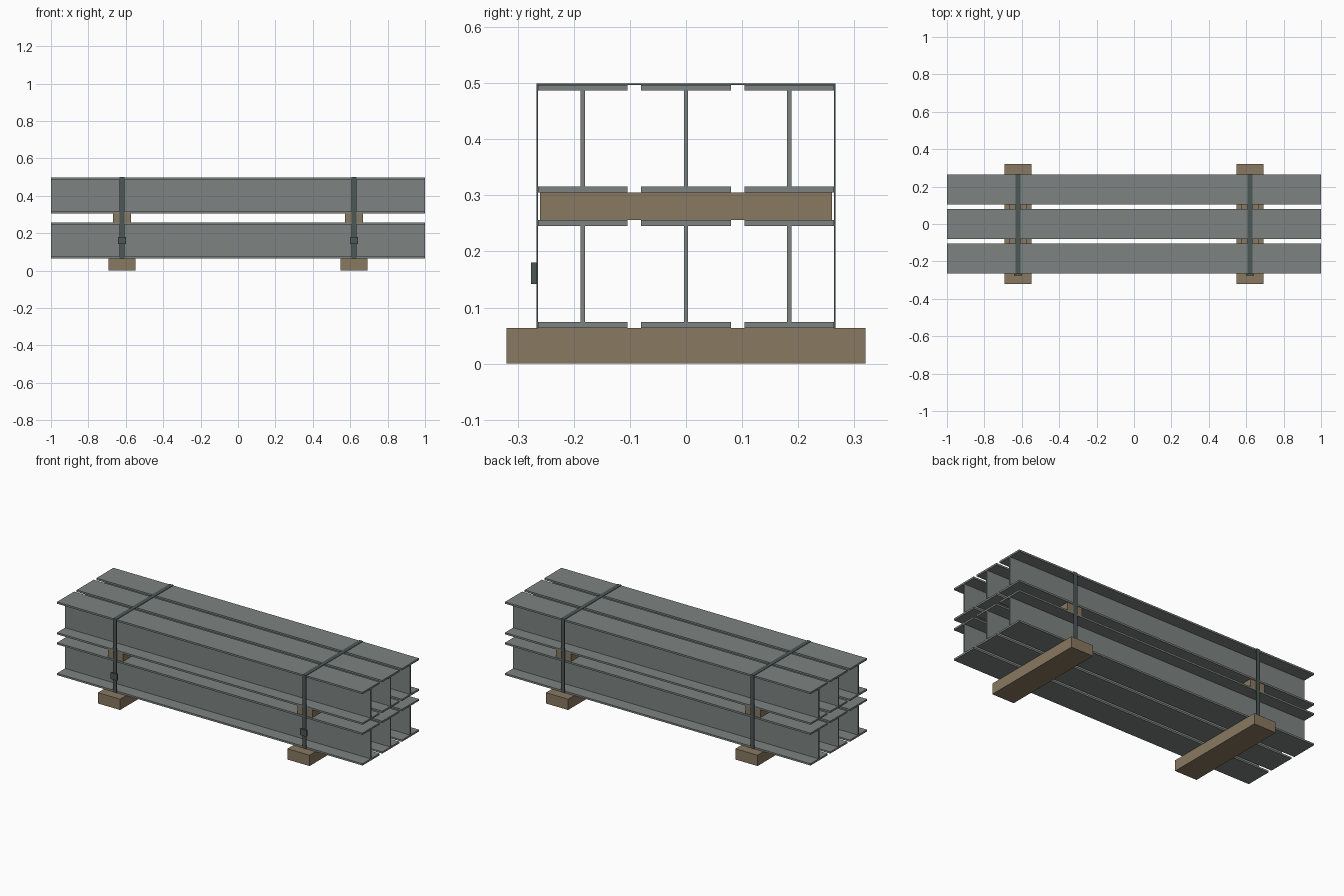
import bpy, bmesh

if "Cube" in bpy.data.objects:
    bpy.data.objects.remove(bpy.data.objects["Cube"])

def material(name, rgb):
    m = bpy.data.materials.new(name)
    m.diffuse_color = (*rgb, 1)
    m.use_nodes = True
    m.node_tree.nodes["Principled BSDF"].inputs["Base Color"].default_value = m.diffuse_color
    return m

STEEL = material("grey steel", (0.205, 0.23, 0.225))
WOOD = material("brown timber", (0.25, 0.19, 0.12))
BAND = material("dark strap steel", (0.07, 0.095, 0.09))

def finish(name, bm, mat):
    bmesh.ops.recalc_face_normals(bm, faces=bm.faces)
    me = bpy.data.meshes.new(name)
    bm.to_mesh(me)
    bm.free()
    me.materials.append(mat)
    ob = bpy.data.objects.new(name, me)
    bpy.context.collection.objects.link(ob)

def extrude_x(name, profile, x0, x1, mat):
    """Extrude a closed (y, z) outline along x."""
    bm = bmesh.new()
    face = bm.faces.new([bm.verts.new((x0, y, z)) for y, z in profile])
    new = bmesh.ops.extrude_face_region(bm, geom=[face])["geom"]
    verts = [v for v in new if isinstance(v, bmesh.types.BMVert)]
    bmesh.ops.translate(bm, verts=verts, vec=(x1 - x0, 0, 0))
    finish(name, bm, mat)

def box(name, x, w, y0, y1, z0, z1, mat):
    extrude_x(name, [(y0, z0), (y1, z0), (y1, z1), (y0, z1)], x - w / 2, x + w / 2, mat)

BEARER_H, BEAM_H, SPACER_H = 0.064, 0.192, 0.049
HALF_FLANGE, FLANGE_T, HALF_WEB = 0.08, 0.0105, 0.004
tier_z = (BEARER_H, BEARER_H + BEAM_H + SPACER_H)
top = tier_z[1] + BEAM_H

# I-beams: two tiers of three
for t, z in enumerate(tier_z):
    for i in (-1, 0, 1):
        c, f, w = i * 0.184, HALF_FLANGE, HALF_WEB
        za, zb, zc = z + FLANGE_T, z + BEAM_H - FLANGE_T, z + BEAM_H
        right = [(f, z), (f, za), (w, za), (w, zb), (f, zb), (f, zc)]
        outline = right + [(-y, h) for y, h in reversed(right)]
        extrude_x(f"beam_{t}_{i + 1}", [(c + y, h) for y, h in outline], -1, 1, STEEL)

# Timbers, straps and buckles at both ends
for side, x in (("left", -0.62), ("right", 0.62)):
    box(f"bearer_{side}", x, 0.145, -0.32, 0.32, 0, BEARER_H, WOOD)
    box(f"spacer_{side}", x, 0.096, -0.26, 0.26, tier_z[0] + BEAM_H, tier_z[1], WOOD)
    a, b, zt = 0.264, 0.2665, top + 0.0025
    strap = [(-b, BEARER_H), (-b, zt), (b, zt), (b, BEARER_H),
             (a, BEARER_H), (a, top), (-a, top), (-a, BEARER_H)]
    extrude_x(f"strap_{side}", strap, x - 0.0125, x + 0.0125, BAND)
    box(f"buckle_{side}", x, 0.042, -0.276, -b, 0.142, 0.18, BAND)
